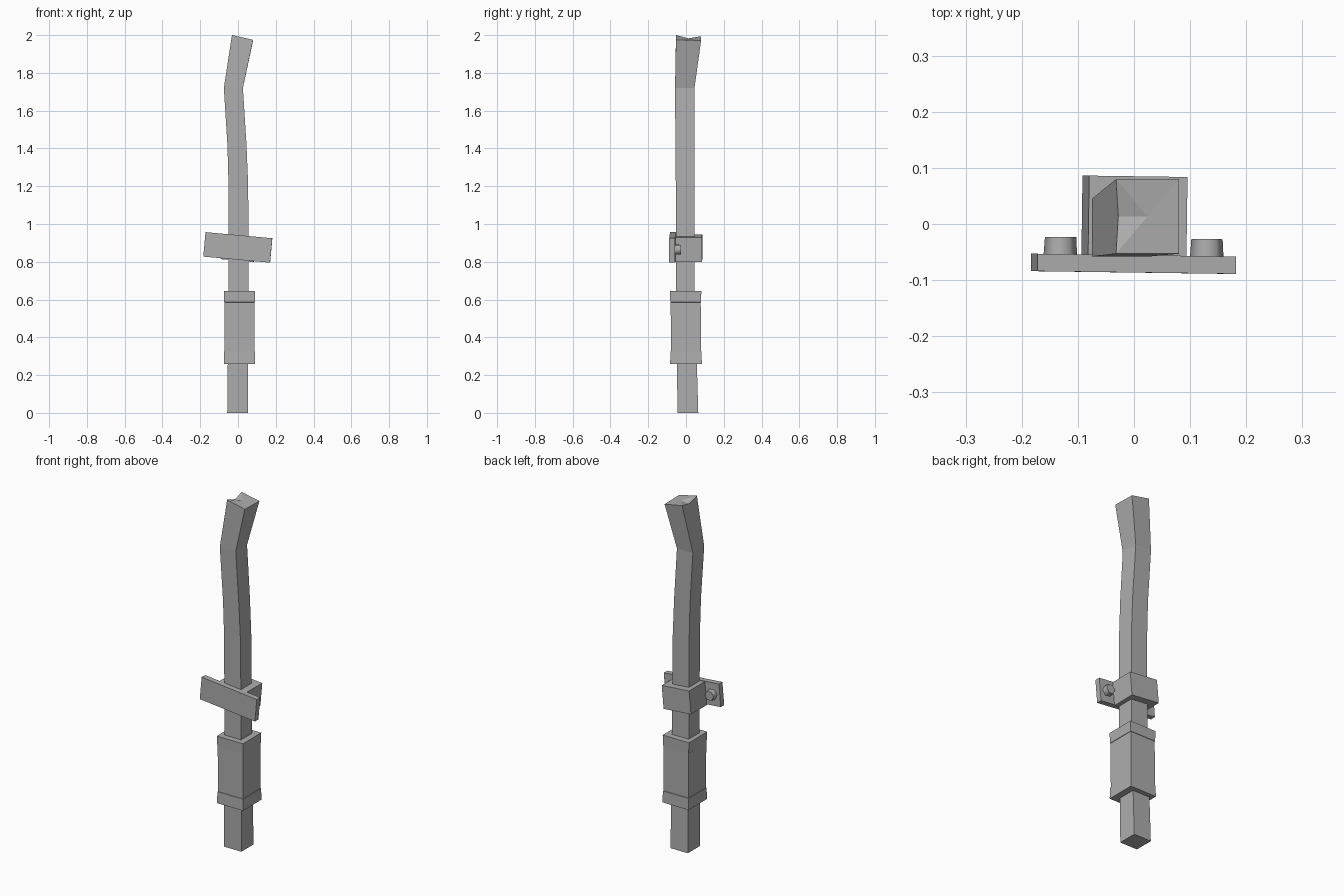
import bpy, bmesh, math
from mathutils import Matrix, Vector

if "Cube" in bpy.data.objects:
    bpy.data.objects.remove(bpy.data.objects["Cube"])

GREY = (0.42, 0.42, 0.42, 1)
metal = bpy.data.materials.new("grey metal")
metal.use_nodes = True
metal.diffuse_color = GREY
metal.node_tree.nodes["Principled BSDF"].inputs["Base Color"].default_value = GREY


def finish(name, bm, smooth=None):
    bmesh.ops.recalc_face_normals(bm, faces=bm.faces)
    mesh = bpy.data.meshes.new(name)
    bm.to_mesh(mesh)
    bm.free()
    mesh.materials.append(metal)
    obj = bpy.data.objects.new(name, mesh)
    bpy.context.collection.objects.link(obj)
    if smooth:
        bpy.ops.object.select_all(action='DESELECT')
        obj.select_set(True)
        bpy.context.view_layer.objects.active = obj
        bpy.ops.object.shade_smooth_by_angle(angle=math.radians(smooth))
    return obj


def square_loft(bm, stations):
    """Skin rectangular sections given as (z, x0, x1, y0, y1)."""
    rings = [[bm.verts.new(p) for p in ((x0, y0, z), (x1, y0, z), (x1, y1, z), (x0, y1, z))]
             for z, x0, x1, y0, y1 in stations]
    for a, b in zip(rings, rings[1:]):
        for i in range(4):
            j = (i + 1) % 4
            bm.faces.new((a[i], a[j], b[j], b[i]))
    bm.faces.new(rings[0][::-1])
    top = bm.faces.new(rings[-1])
    return rings, top


# Bent square pipe with a slanted, dented top
bm = bmesh.new()
rings, top = square_loft(bm, [
    (0, -.057, .053, -.045, .065),
    (.65, -.05, .056, -.052, .046),
    (1.2, -.05, .054, -.054, .044),
    (1.42, -.056, .045, -.056, .044),
    (1.72, -.075, .026, -.058, .045),
    (2, -.032, .08, -.053, .08)])
for v, drop in zip(rings[-1], (0, .025, .028, .006)):
    v.co.z -= drop
edge = bm.edges.get((rings[-1][0], rings[-1][3]))
_, notch = bmesh.utils.edge_split(edge, rings[-1][0], .5)
notch.co += Vector((.004, 0, -.018))
bmesh.ops.poke(bm, faces=[top])
finish("bent_pipe", bm)

# Sleeve with slightly flared end bands
bm = bmesh.new()
square_loft(bm, [
    (.26, -.075, .091, -.084, .084),
    (.325, -.073, .089, -.082, .082),
    (.326, -.072, .087, -.08, .079),
    (.585, -.072, .087, -.081, .078),
    (.586, -.073, .089, -.083, .08),
    (.645, -.075, .091, -.085, .081)])
finish("sleeve", bm)

# Tilted clamp: block around the pipe, front plate and two bolts
tilt = (Matrix.Translation((0, 0, .876))
        @ Matrix.Rotation(math.radians(5.2), 4, 'Y')
        @ Matrix.Rotation(math.radians(-.8), 4, 'Z'))


def clamp_box(name, centre, size):
    bm = bmesh.new()
    bmesh.ops.create_cube(bm, size=1, matrix=tilt @ Matrix.Translation(centre)
                          @ Matrix.Diagonal((*size, 1)))
    finish(name, bm)


clamp_box("clamp_block", (.001, .014, -.004), (.176, .142, .132))
clamp_box("clamp_plate", (0, -.071, 0), (.355, .031, .13))

for side, x in (("right", -.131), ("left", .131)):
    bm = bmesh.new()
    bmesh.ops.create_cone(bm, cap_ends=True, segments=6, radius1=.03, radius2=.028, depth=.032,
                          matrix=tilt @ Matrix.Translation((x, -.041, 0))
                          @ Matrix.Rotation(-math.pi / 2, 4, 'X')
                          @ Matrix.Rotation(math.pi / 6, 4, 'Z'))
    finish("clamp_bolt_" + side, bm, smooth=65)
